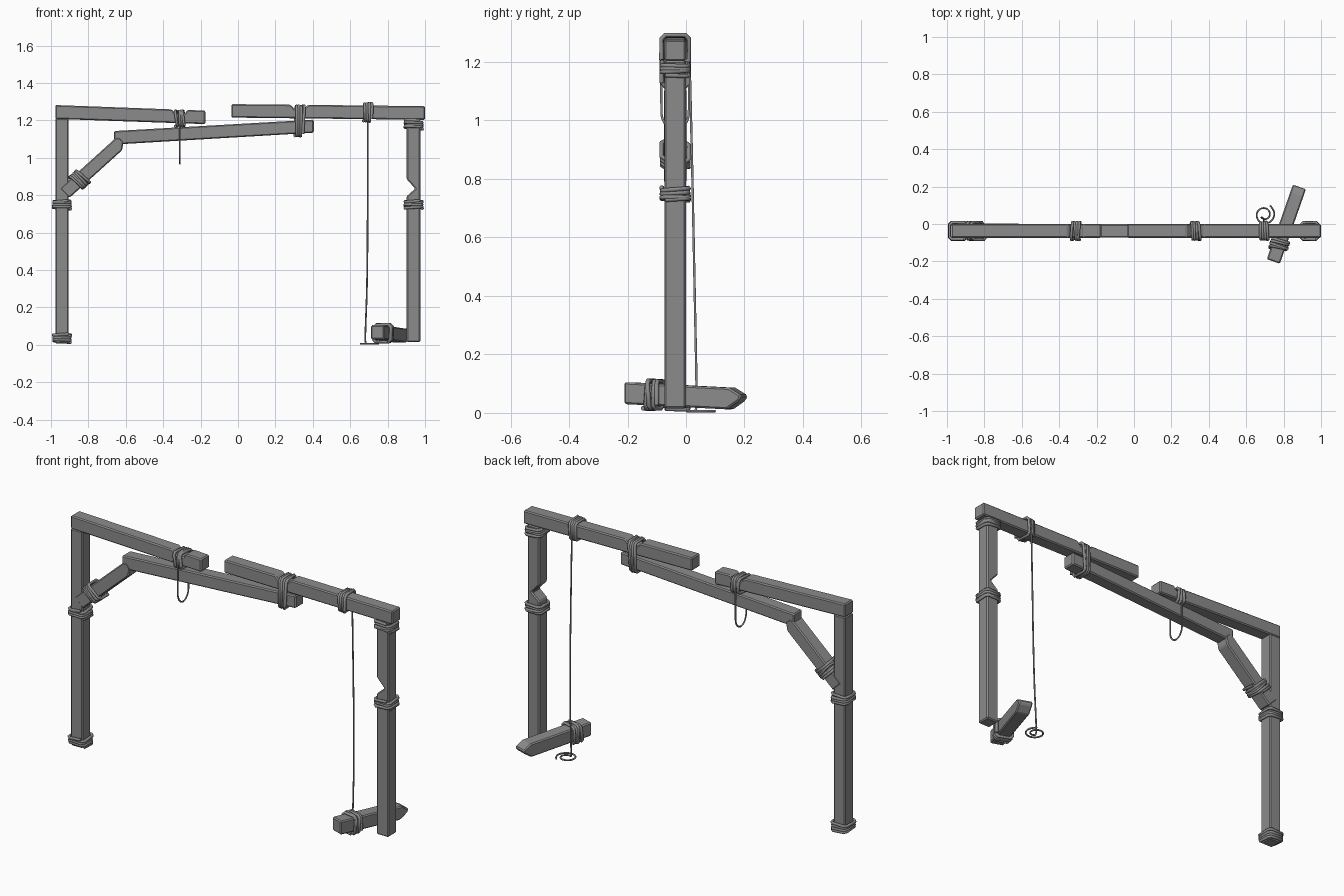
import bpy, bmesh, math, random
from mathutils import Vector, Matrix

random.seed(4)
cube = bpy.data.objects.get("Cube")
if cube:
    bpy.data.objects.remove(cube, do_unlink=True)


def material(name, value):
    m = bpy.data.materials.new(name)
    m.use_nodes = True
    color = (value, value, value, 1)
    m.diffuse_color = color
    m.node_tree.nodes["Principled BSDF"].inputs["Base Color"].default_value = color
    return m


GREY = material("weathered grey", 0.26)
MID = -0.037   # depth centre of the frame
HALF = 0.037   # half thickness of the timbers


def timber(name, profile, half=HALF, location=(0, MID, 0), turn=0.0):
    """Extrude an x-z outline along y, with small chamfers."""
    bm = bmesh.new()
    face = bm.faces.new([bm.verts.new((x, -half, z)) for x, z in profile])
    new = bmesh.ops.extrude_face_region(bm, geom=[face])["geom"]
    bmesh.ops.translate(bm, vec=(0, 2 * half, 0),
                        verts=[v for v in new if isinstance(v, bmesh.types.BMVert)])
    bmesh.ops.recalc_face_normals(bm, faces=bm.faces)
    mesh = bpy.data.meshes.new(name)
    bm.to_mesh(mesh)
    bm.free()
    mesh.materials.append(GREY)
    ob = bpy.data.objects.new(name, mesh)
    bpy.context.collection.objects.link(ob)
    ob.location = location
    ob.rotation_euler.z = turn
    mod = ob.modifiers.new("chamfer", "BEVEL")
    mod.width = 0.006
    mod.segments = 1
    mod.limit_method = "ANGLE"
    return ob


def rope(name, points, radius, smooth=False):
    cu = bpy.data.curves.new(name, "CURVE")
    cu.dimensions = "3D"
    cu.bevel_depth = radius
    cu.bevel_resolution = 1
    cu.use_fill_caps = True
    cu.resolution_u = 4
    sp = cu.splines.new("NURBS" if smooth else "POLY")
    sp.points.add(len(points) - 1)
    for p, co in zip(sp.points, points):
        p.co = (*co, 1)
    if smooth:
        sp.use_endpoint_u = True
        sp.order_u = 3
    cu.materials.append(GREY)
    ob = bpy.data.objects.new(name, cu)
    bpy.context.collection.objects.link(ob)
    return ob


def coil(name, centre, hx, hy, length, turns, rotation=None, slant=0.08):
    """Wind a rope round a rectangular timber whose axis is local z."""
    r = 0.008
    gap, cut = 0.007, 0.012
    ax, ay = hx + gap, hy + gap
    ring = [(ax, -ay + cut), (ax, ay - cut), (ax - cut, ay), (-ax + cut, ay),
            (-ax, ay - cut), (-ax, -ay + cut), (-ax + cut, -ay), (ax - cut, -ay)]
    pts = []
    for t in range(turns):
        grow = 1 + random.uniform(0, 0.07)
        lean = random.uniform(-slant, slant)
        for i, (x, y) in enumerate(ring):
            z = ((t + i / len(ring)) / turns - 0.5) * length + lean * (x + y)
            pts.append(Vector((x * grow, y * grow, z)))
    ob = rope(name, pts, r)
    ob.matrix_world = Matrix.Translation(centre) @ (rotation or Matrix()).to_4x4()
    return ob


# Posts
timber("right_post", [(-0.977, 0.006), (-0.905, 0.006), (-0.905, 1.21), (-0.977, 1.21)])
timber("left_post", [(0.902, 0.015), (0.975, 0.015), (0.975, 1.205), (0.902, 1.205),
                     (0.902, 0.885), (0.948, 0.835), (0.902, 0.795)])

# Broken top beam and the beam slung below it
timber("right_top_beam", [(-0.977, 1.208), (-0.175, 1.18), (-0.175, 1.252),
                          (-0.27, 1.256), (-0.285, 1.235), (-0.335, 1.237),
                          (-0.355, 1.259), (-0.977, 1.282)])
timber("left_top_beam", [(-0.036, 1.215), (1.0, 1.203), (1.0, 1.276), (0.375, 1.283),
                         (0.35, 1.258), (0.305, 1.258), (0.28, 1.284), (-0.036, 1.287)])
timber("lower_beam", [(-0.663, 1.092), (-0.64, 1.072), (0.405, 1.134),
                      (0.405, 1.204), (-0.663, 1.143)], half=0.036)

# Diagonal brace and the one that fell to the ground
timber("brace", [(-0.953, 0.835), (-0.902, 0.785), (-0.62, 1.04), (-0.612, 1.085),
                 (-0.632, 1.107), (-0.655, 1.105)], half=0.039)
timber("fallen_brace", [(-0.212, 0.03), (0.16, 0.012), (0.205, 0.042), (0.212, 0.06),
                        (0.168, 0.086), (-0.212, 0.105)],
       location=(0.815, 0, 0), turn=math.atan2(0.4, 0.14))

# Rope bindings on the posts
for name, x, z in (("right_foot_binding", -0.941, 0.037), ("right_post_binding", -0.941, 0.75),
                   ("left_post_binding", 0.939, 0.75), ("left_top_binding", 0.939, 1.178)):
    coil(name, (x, MID, z), HALF, HALF, 0.045, 4)

# Rope bindings on the beams
along_x = Matrix.Rotation(math.pi / 2, 4, "Y")
coil("loop_binding", (-0.311, MID, 1.21), 0.031, HALF, 0.05, 4, along_x, 0.16)
coil("joint_binding", (0.327, MID, 1.197), 0.07, HALF, 0.045, 4, along_x, 0.08)
coil("line_binding", (0.693, MID, 1.243), 0.039, HALF, 0.045, 4, along_x, 0.08)

# Rope bindings on the braces
slope = Vector((0.29, 0, 0.262)).to_track_quat("Z", "Y").to_matrix()
coil("brace_binding", (-0.848, MID, 0.882), HALF, HALF, 0.055, 5, slope, 0.12)
lying = Matrix.Rotation(math.atan2(0.4, 0.14), 4, "Z") @ along_x
coil("fallen_binding", (0.777, -0.11, 0.062), 0.039, HALF, 0.055, 4, lying, 0.2)

# Hanging loop of rope
loop = [(-0.311, MID + 0.048 * math.cos(a), 1.03 + 0.062 * math.sin(a))
        for a in [-math.pi * i / 8 for i in range(9)]]
rope("hanging_loop", [(-0.311, 0.01, 1.2)] + loop + [(-0.311, -0.084, 1.2)], 0.0045, True)

# Hanging line ending in a flat spiral on the ground
line = [(0.693, 0.012, 1.22), (0.693, 0.02, 0.9), (0.693, 0.026, 0.6), (0.69, 0.032, 0.3),
        (0.682, 0.036, 0.1), (0.68, 0.036, 0.02)]
for i in range(20):
    a = -2.2 + i * 0.5
    r = 0.022 + 0.0019 * i
    line.append((0.697 + r * math.cos(a), 0.05 + r * math.sin(a), 0.006))
rope("hanging_line", line, 0.0045, True)
